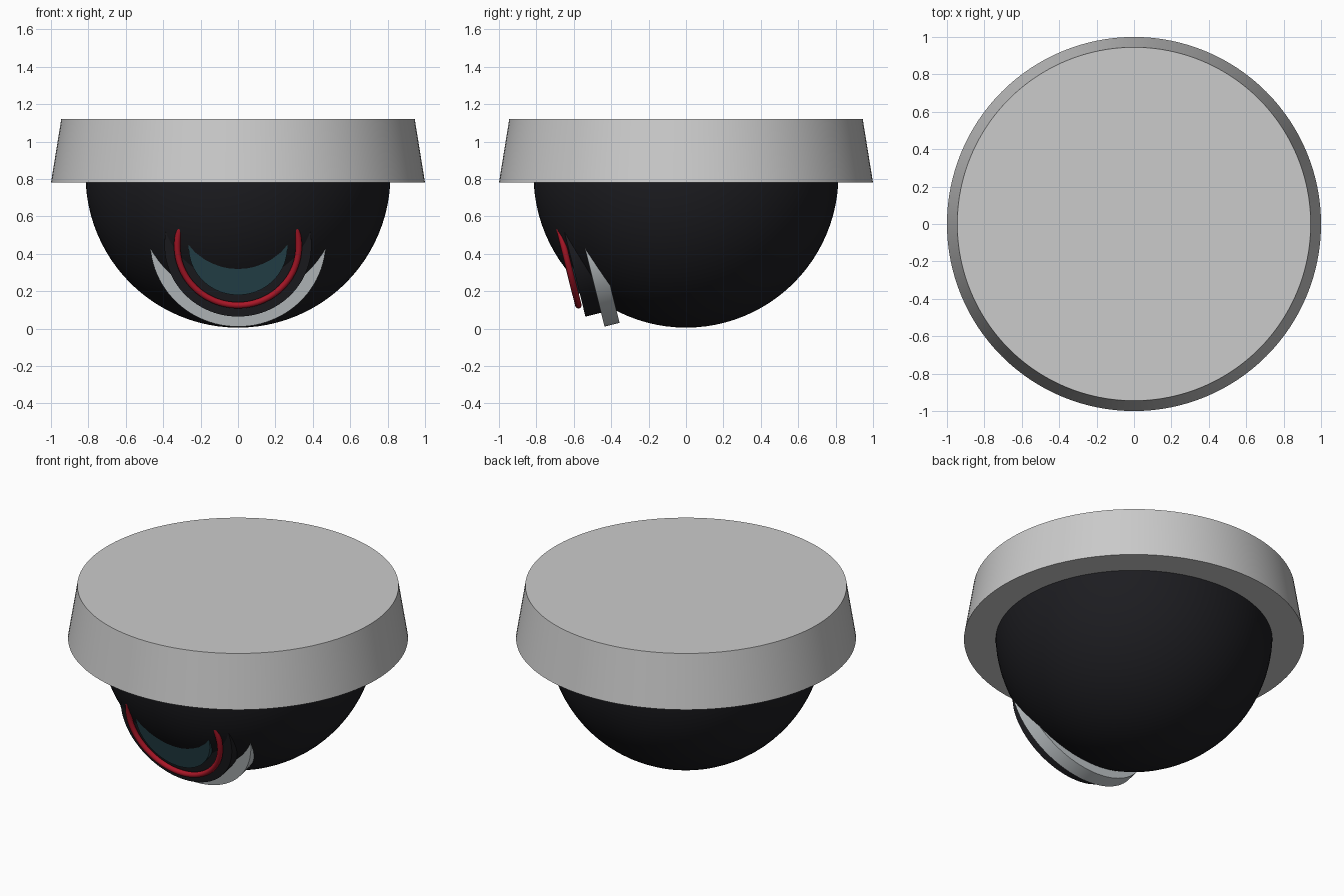
import bpy, bmesh
from math import radians, sin, cos
from mathutils import Vector

if "Cube" in bpy.data.objects:
    bpy.data.objects.remove(bpy.data.objects["Cube"])

TILT = radians(14)
AXIS = Vector((0, -cos(TILT), -sin(TILT)))   # direction the lens looks
EYE = Vector((0, -0.654, 0.44))              # centre of the red ring
LENS_ROT = (radians(90) + TILT, 0, 0)        # local z onto the lens axis


def material(name, rgb):
    m = bpy.data.materials.new(name)
    m.diffuse_color = (*rgb, 1)
    m.use_nodes = True
    m.node_tree.nodes["Principled BSDF"].inputs["Base Color"].default_value = m.diffuse_color
    return m


def finish(name, mat=None):
    ob = bpy.context.object
    ob.name = name
    if mat:
        ob.data.materials.append(mat)
    bpy.ops.object.shade_smooth_by_angle(angle=radians(35))
    return ob


def lens_disc(name, radius, front, back, mat=None):
    """Cylinder on the lens axis; front/back are distances behind the red ring."""
    bpy.ops.mesh.primitive_cylinder_add(
        vertices=96, radius=radius, depth=back - front,
        location=EYE - AXIS * (front + back) / 2, rotation=LENS_ROT)
    return finish(name, mat)


black = material("black_plastic", (0.012, 0.012, 0.015))
red = material("red_trim", (0.40, 0.008, 0.02))
teal = material("lens_glass", (0.02, 0.06, 0.075))
silver = material("silver", (0.55, 0.59, 0.61))

# Ceiling mount: slightly tapered drum
bpy.ops.mesh.primitive_cone_add(vertices=128, radius1=1.0, radius2=0.945,
                                depth=0.34, location=(0, 0, 0.95))
finish("mount_base")

# Dome: lower half of a sphere, its rim hidden in the mount
bpy.ops.mesh.primitive_uv_sphere_add(segments=96, ring_count=48, radius=0.815,
                                     location=(0, 0, 0.82))
dome = finish("dome", black)
bm = bmesh.new()
bm.from_mesh(dome.data)
bmesh.ops.delete(bm, geom=[v for v in bm.verts if v.co.z > 0.001], context='VERTS')
bm.to_mesh(dome.data)
bm.free()

# Lens assembly, stacked along the tilted axis
lens_disc("silver_collar", 0.47, 0.108, 0.191, silver)
lens_disc("lens_barrel", 0.393, 0.022, 0.15, black)
lens_disc("lens", 0.264, -0.018, 0.03, teal)

# Red ring round the lens
bpy.ops.mesh.primitive_torus_add(major_segments=96, minor_segments=16,
                                 major_radius=0.325, minor_radius=0.017,
                                 location=EYE, rotation=LENS_ROT)
finish("red_ring", red)
